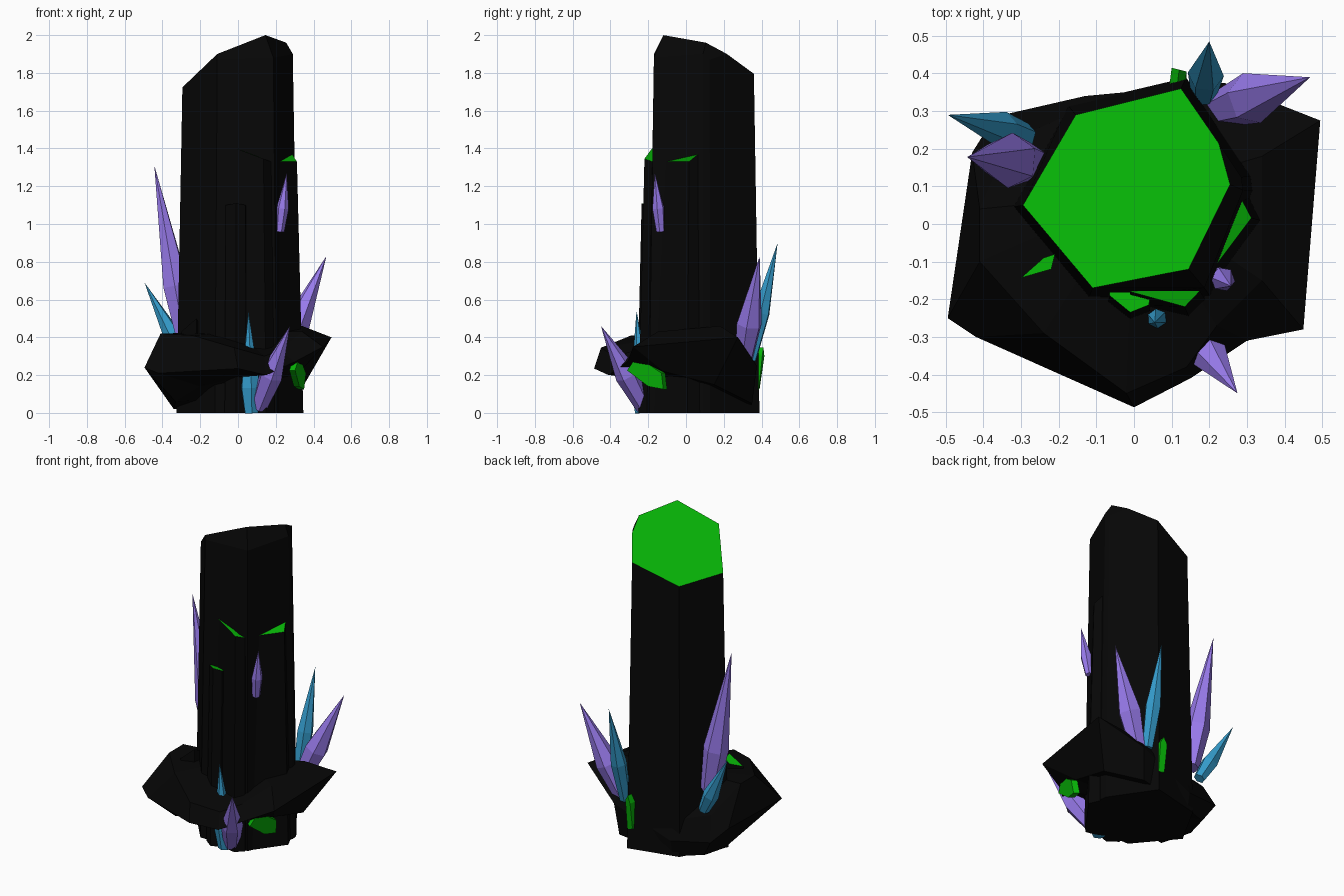
import bpy, bmesh, math
from mathutils import Vector

if "Cube" in bpy.data.objects:
    bpy.data.objects.remove(bpy.data.objects["Cube"])


def material(name, rgb):
    m = bpy.data.materials.new(name)
    m.diffuse_color = (*rgb, 1)
    m.use_nodes = True
    m.node_tree.nodes["Principled BSDF"].inputs["Base Color"].default_value = m.diffuse_color
    return m


BLACK = material("black_rock", (0.002, 0.002, 0.002))
GREEN = material("green_face", (0.002, 0.45, 0.002))
PURPLE = material("purple_crystal", (0.32, 0.2, 0.85))
BLUE = material("blue_crystal", (0.035, 0.33, 0.6))


def finish(name, bm, *mats):
    bmesh.ops.recalc_face_normals(bm, faces=bm.faces)
    me = bpy.data.meshes.new(name)
    bm.to_mesh(me)
    bm.free()
    for m in mats:
        me.materials.append(m)
    ob = bpy.data.objects.new(name, me)
    bpy.context.collection.objects.link(ob)
    return ob


def loft(rings):
    """Skin a stack of equal-length rings; returns bmesh and its vertex rings."""
    bm = bmesh.new()
    vr = [[bm.verts.new(p) for p in r] for r in rings]
    for a, b in zip(vr, vr[1:]):
        for i in range(len(a)):
            j = (i + 1) % len(a)
            bm.faces.new((a[i], a[j], b[j], b[i]))
    return bm, vr


def shard(name, top, flare, z0=0.0, extra=()):
    """Prism with a slanted green top, flaring outwards towards its foot."""
    foot_src = extra[0] if extra else top
    foot = []
    for x, y, z in foot_src:
        d = Vector((x, y - 0.1))
        d *= 1 + flare / max(d.length, 0.1)
        foot.append((d.x, d.y + 0.1, z0))
    bm, vr = loft([foot, *extra, top])
    bm.faces.new(vr[0])
    cap = bm.faces.new(vr[-1])
    cap.material_index = 1
    return finish(name, bm, BLACK, GREEN)


def crystal(name, base, tip, r, mat, widest=0.3, spin=0.0):
    """Six-sided spike: narrow base, widest part way up, sharp tip."""
    base, tip = Vector(base), Vector(tip)
    axis = tip - base
    q = axis.to_track_quat('Z', 'Y')

    def ring(t, rad):
        return [base + axis * t + q @ Vector((rad * math.cos(a), rad * math.sin(a), 0))
                for a in (spin + k * math.tau / 6 for k in range(6))]
    bm, vr = loft([ring(0, r * 0.7), ring(widest, r)])
    bm.faces.new(vr[0])
    apex = bm.verts.new(tip)
    for i in range(6):
        bm.faces.new((vr[1][i], vr[1][(i + 1) % 6], apex))
    return finish(name, bm, mat)


# Main pillar: slanted cap, right-hand corners chamfered just below it
def cap_z(x, y):
    return 1.9 + 0.472 * (x + 0.11) - 0.408 * (y + 0.17)


outline = [(-0.295, 0.05), (-0.11, -0.17), (0.145, -0.12), (0.255, 0.105),
           (0.225, 0.215), (0.125, 0.36), (-0.155, 0.29)]
cap = [(x, y, cap_z(x, y)) for x, y in outline]
neck = [(x, y, z - 0.03) for x, y, z in cap]
neck[2] = (0.187, -0.17, 1.88)
neck[3] = (0.29, 0.09, 1.9)
neck[4] = (0.285, 0.125, 1.87)
shard("pillar", cap, 0.032, extra=(neck,))

# Shorter shards fused to the front and right of the pillar
shard("front_shard", [(-0.01, -0.18, 1.40), (0.135, -0.22, 1.345), (0.175, -0.178, 1.33),
                      (0.12, 0.0, 1.33), (0.0, -0.08, 1.40)], 0.035)
shard("right_shard", [(0.165, -0.18, 1.325), (0.195, -0.14, 1.33), (0.312, 0.016, 1.33),
                      (0.28, 0.077, 1.38), (0.15, 0.08, 1.38), (0.1, -0.1, 1.33)], 0.035)
shard("low_front_shard", [(-0.065, -0.19, 1.10), (-0.01, -0.235, 1.11), (0.04, -0.215, 1.10),
                          (0.05, -0.1, 1.08), (-0.06, -0.1, 1.08)], 0.025)
shard("left_shard", [(-0.30, -0.143, 0.43), (-0.22, -0.12, 0.50), (-0.21, -0.08, 0.48),
                     (-0.24, -0.09, 0.45)], 0.0, z0=0.2)

# Rock collar around the foot: underside, rim and crest per column
columns = [
    ((-.33, -.15, .06), (-.495, -.25, .24), (-.41, -.10, .42)),
    ((-.20, -.22, .14), (-.42, -.30, .21), (-.24, -.29, .41)),
    ((.00, -.24, .19), (.00, -.487, .235), (-.02, -.45, .345)),
    ((.12, -.24, .20), (.15, -.41, .20), (.14, -.38, .30)),
    ((.25, -.20, .20), (.30, -.31, .27), (.22, -.27, .33)),
    ((.33, -.12, .22), (.45, -.28, .35), (.34, -.15, .43)),
    ((.35, .15, .15), (.495, .275, .40), (.34, .18, .46)),
    ((.22, .35, .05), (.24, .375, .25), (.22, .33, .32)),
    ((-.13, .32, .00), (-.13, .34, .10), (-.13, .31, .22)),
    ((-.30, .25, .02), (-.37, .285, .13), (-.33, .22, .27)),
    ((-.34, .10, .02), (-.43, .19, .20), (-.41, .04, .42)),
]
bm, vr = loft(list(zip(*columns)))
for ring, z in ((vr[0], 0.08), (vr[-1], 0.43)):
    mid = bm.verts.new((0, 0.08, z))
    for i in range(len(ring)):
        bm.faces.new((ring[i], ring[(i + 1) % len(ring)], mid))
finish("rock_collar", bm, BLACK)


# Green broken faces: exposed ends of blocks set into the collar
def chip(name, pts, inward):
    inward = Vector(inward)
    bm, vr = loft([pts, [Vector(p) + inward for p in pts]])
    for r in vr:
        bm.faces.new(r)
    return finish(name, bm, GREEN)


chip("right_green_chip", [(.302, -.312, .225), (.325, -.26, .30), (.36, -.13, .21),
                          (.35, -.12, .125), (.325, -.20, .14)], (-.03, .02, 0))
chip("back_green_chip", [(.10, .39, .13), (.14, .385, .12), (.14, .405, .31),
                         (.12, .41, .345), (.10, .415, .30)], (-.01, -.08, 0))

# Crystals growing around the foot
for name, base, tip, r, mat, widest in [
    ("left_purple_crystal", (-.28, .165, .40), (-.443, .178, 1.31), .074, PURPLE, .3),
    ("left_blue_crystal", (-.29, .235, .30), (-.495, .29, .69), .048, BLUE, .3),
    ("back_purple_crystal", (.23, .305, .28), (.468, .39, .83), .07, PURPLE, .35),
    ("back_blue_crystal", (.185, .34, .28), (.20, .485, .90), .048, BLUE, .4),
    ("upper_purple_crystal", (.222, -.135, .96), (.258, -.165, 1.27), .033, PURPLE, .4),
    ("front_purple_crystal", (.11, -.22, .03), (.275, -.45, .46), .065, PURPLE, .4),
    ("front_blue_crystal", (.07, -.23, .0), (.055, -.262, .54), .056, BLUE, .25),
]:
    crystal(name, base, tip, r, mat, widest)
